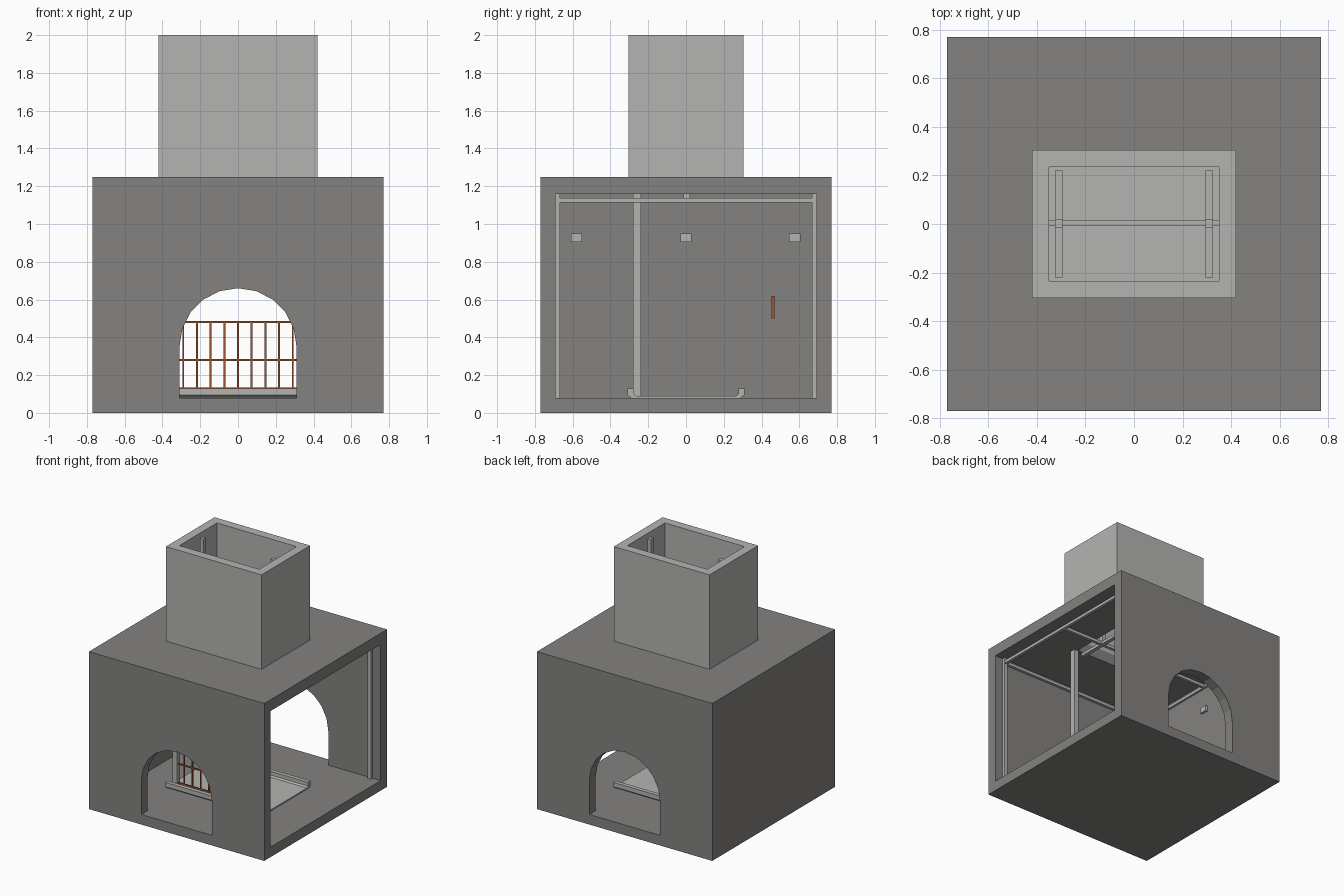
import bpy, bmesh
from math import cos, sin, pi

if "Cube" in bpy.data.objects:
    bpy.data.objects.remove(bpy.data.objects["Cube"], do_unlink=True)


def material(name, rgb):
    m = bpy.data.materials.new(name)
    m.use_nodes = True
    m.diffuse_color = (*rgb, 1)
    m.node_tree.nodes["Principled BSDF"].inputs["Base Color"].default_value = (*rgb, 1)
    return m


dark = material("dark grey masonry", (0.228, 0.223, 0.215))
light = material("light grey concrete", (0.456, 0.456, 0.445))
rust = material("rust brown iron", (0.36, 0.09, 0.025))


def finish(name, bm, mat):
    bmesh.ops.recalc_face_normals(bm, faces=bm.faces)
    mesh = bpy.data.meshes.new(name)
    bm.to_mesh(mesh)
    bm.free()
    if mat:
        mesh.materials.append(mat)
    ob = bpy.data.objects.new(name, mesh)
    bpy.context.collection.objects.link(ob)
    return ob


def add_box(bm, x, y, z):
    verts = bmesh.ops.create_cube(bm, size=1)["verts"]
    for v in verts:
        for i, (lo, hi) in enumerate((x, y, z)):
            v.co[i] = lo if v.co[i] < 0 else hi


def box(name, x, y, z, mat=None):
    bm = bmesh.new()
    add_box(bm, x, y, z)
    return finish(name, bm, mat)


def prism(name, points, offset, mat=None):
    bm = bmesh.new()
    face = bm.faces.new([bm.verts.new(p) for p in points])
    new = bmesh.ops.extrude_face_region(bm, geom=[face])["geom"]
    bmesh.ops.translate(bm, vec=offset, verts=[g for g in new if isinstance(g, bmesh.types.BMVert)])
    return finish(name, bm, mat)


def cut(target, cutter):
    mod = target.modifiers.new("cut", 'BOOLEAN')
    mod.operation, mod.solver, mod.object = 'DIFFERENCE', 'EXACT', cutter
    bpy.context.view_layer.objects.active = target
    bpy.ops.object.modifier_apply(modifier=mod.name)
    bpy.data.objects.remove(cutter, do_unlink=True)


def span(c, half):
    return (c - half, c + half)


W, IN, FLOOR, CEIL, ROOF, TOP = 0.77, 0.69, 0.08, 1.16, 1.25, 2.0
HX, HY = 0.35, 0.235

# Masonry chamber, open on its left, with an arch through front and back
chamber = box("chamber", (-W, W), (-W, W), (0, ROOF), dark)
cut(chamber, box("cavity", (-IN, 1), (-IN, IN), (FLOOR, CEIL)))
R, SPRING = 0.31, 0.35
arch = [(-R, -1, FLOOR), (R, -1, FLOOR)]
arch += [(R * cos(pi * i / 10), -1, SPRING + R * sin(pi * i / 10)) for i in range(11)]
cut(chamber, prism("arch_cutter", arch, (0, 2, 0)))
cut(chamber, box("flue_cutter", (-HX, HX), (-HY, HY), (1.1, 1.4)))

# Chimney tube
chimney = box("chimney", (-0.42, 0.42), (-0.305, 0.305), (ROOF, TOP), light)
cut(chimney, box("flue_hole", (-HX, HX), (-HY, HY), (1, 2.2)))

# Fire tray with a raised lip at front and back
half = [(0.29, 0.08), (0.31, 0.095), (0.31, 0.13), (0.278, 0.13), (0.278, 0.1), (0.265, 0.09)]
profile = half + [(-y, z) for y, z in reversed(half)]
prism("fire_tray", [(-0.42, y, z) for y, z in profile], (0.84, 0, 0), light)

# Ceiling beams and corner posts
BZ = (1.113, 1.137)
for s, side in ((-1, "right"), (1, "left")):
    box(f"{side}_beam", span(s * 0.685, 0.012), (-IN, IN), BZ, light)
    for t, end in ((-1, "front"), (1, "back")):
        box(f"{side}_{end}_corner_post", span(s * 0.685, 0.014), span(t * 0.68, 0.012),
            (FLOOR, CEIL), light)
    box(f"{side}_grate_post", span(s * 0.36, 0.02), span(-0.26, 0.021), (0.09, CEIL), light)
    # Flue supports
    box(f"{side}_flue_beam", span(s * 0.31, 0.015), (-0.22, 0.22), BZ, light)
    box(f"{side}_flue_post", span(s * 0.31, 0.015), span(0.003, 0.017), (1.113, 1.98), light)
for y, name in ((-0.68, "front"), (0.003, "middle"), (0.68, "back")):
    box(f"{name}_beam", (-IN, IN), span(y, 0.012), BZ, light)

# Iron grate
bm = bmesh.new()
for i in range(-4, 5):
    add_box(bm, span(i * 0.0725, 0.005), span(-0.26, 0.005), (0.09, 0.485))
for z in (0.13, 0.28, 0.482):
    add_box(bm, (-0.34, 0.34), span(-0.26, 0.005), span(z, 0.005))
finish("iron_grate", bm, rust)

# Wall blocks and iron handle on the closed side
for y, name in ((-0.58, "front"), (0, "middle"), (0.575, "back")):
    box(f"{name}_wall_block", (-IN, -0.67), span(y, 0.03), span(0.928, 0.022), light)
box("wall_handle", (-IN, -0.66), span(0.46, 0.008), (0.5, 0.62), rust)
